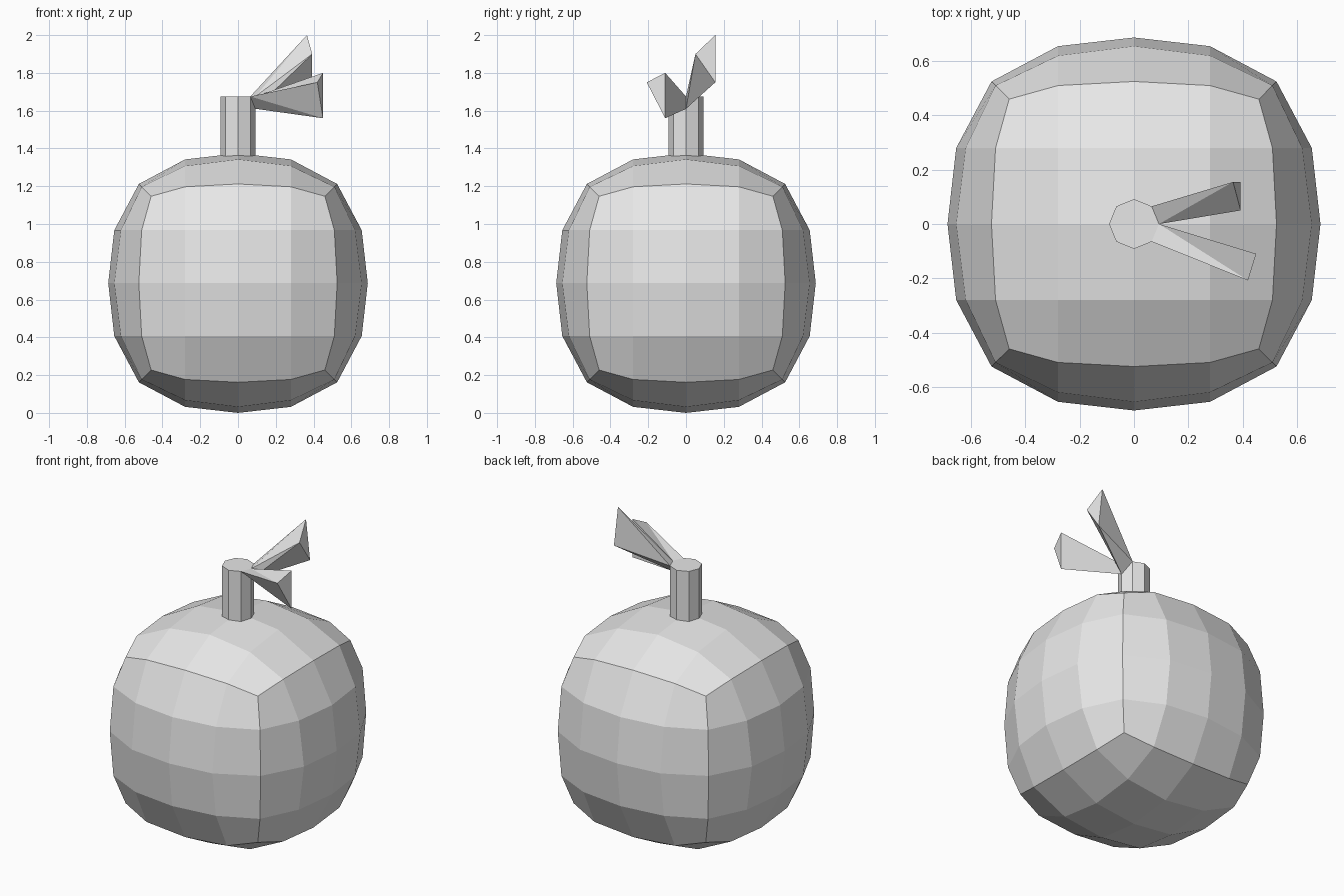
import bpy, bmesh
from math import cos, sin, tau

if "Cube" in bpy.data.objects:
    bpy.data.objects.remove(bpy.data.objects["Cube"], do_unlink=True)

grey = bpy.data.materials.new("plain_grey")
grey.use_nodes = True
colour = (0.8, 0.8, 0.8, 1)
grey.diffuse_color = colour
grey.node_tree.nodes["Principled BSDF"].inputs["Base Color"].default_value = colour


def add_object(name, bm):
    bmesh.ops.recalc_face_normals(bm, faces=bm.faces)
    mesh = bpy.data.meshes.new(name)
    bm.to_mesh(mesh)
    bm.free()
    mesh.materials.append(grey)
    obj = bpy.data.objects.new(name, mesh)
    bpy.context.collection.objects.link(obj)
    return obj


# Fruit body: a four-by-four cube rounded by symmetric grid positions
CENTRE = 0.687
ROUNDING = {
    (0, 0, 2): (0, 0, CENTRE),
    (0, 1, 2): (0, 0.28, 0.655),
    (0, 2, 2): (0, 0.525, 0.525),
    (1, 1, 2): (0.28, 0.28, 0.62),
    (1, 2, 2): (0.28, 0.51, 0.51),
    (2, 2, 2): (0.46, 0.46, 0.46),
}
bm = bmesh.new()
bmesh.ops.create_cube(bm, size=4)
bmesh.ops.subdivide_edges(bm, edges=bm.edges[:], cuts=3, use_grid_fill=True)
for v in bm.verts:
    levels = [round(abs(c)) for c in v.co]
    rounded = dict(zip(sorted(levels), ROUNDING[tuple(sorted(levels))]))
    for axis, level in enumerate(levels):
        v.co[axis] = rounded[level] * (1 if v.co[axis] > 0 else -1)
    v.co.z += CENTRE
add_object("fruit_body", bm)

# Stem: eight-sided post
TOP, NOTCH, RADIUS = 1.675, 1.61, 0.092
bm = bmesh.new()
rings = [[bm.verts.new((RADIUS * cos(tau * i / 8), RADIUS * sin(tau * i / 8), z))
          for i in range(8)] for z in (1.34, TOP)]
for i in range(8):
    j = (i + 1) % 8
    bm.faces.new((rings[0][i], rings[0][j], rings[1][j], rings[1][i]))
for ring in rings:
    bm.faces.new(ring)
add_object("stem", bm)


# Leaves: triangular wedges flaring out of the stem rim
def leaf(name, side, tip):
    bm = bmesh.new()
    corner = RADIUS * cos(tau / 8)
    root = [(corner, side * corner, TOP), (RADIUS, 0, TOP), (RADIUS, 0, NOTCH)]
    r = [bm.verts.new(p) for p in root]
    t = [bm.verts.new(p) for p in tip]
    bm.faces.new(r)
    bm.faces.new(t)
    for a, b in ((0, 1), (1, 2), (2, 0)):
        bm.faces.new((r[a], r[b], t[a]))
        bm.faces.new((r[b], t[b], t[a]))
    add_object(name, bm)


leaf("back_leaf", 1, [(0.365, 0.155, 2.0), (0.393, 0.05, 1.9), (0.393, 0.155, 1.75)])
leaf("front_leaf", -1, [(0.42, -0.208, 1.75), (0.45, -0.11, 1.8), (0.45, -0.11, 1.56)])
